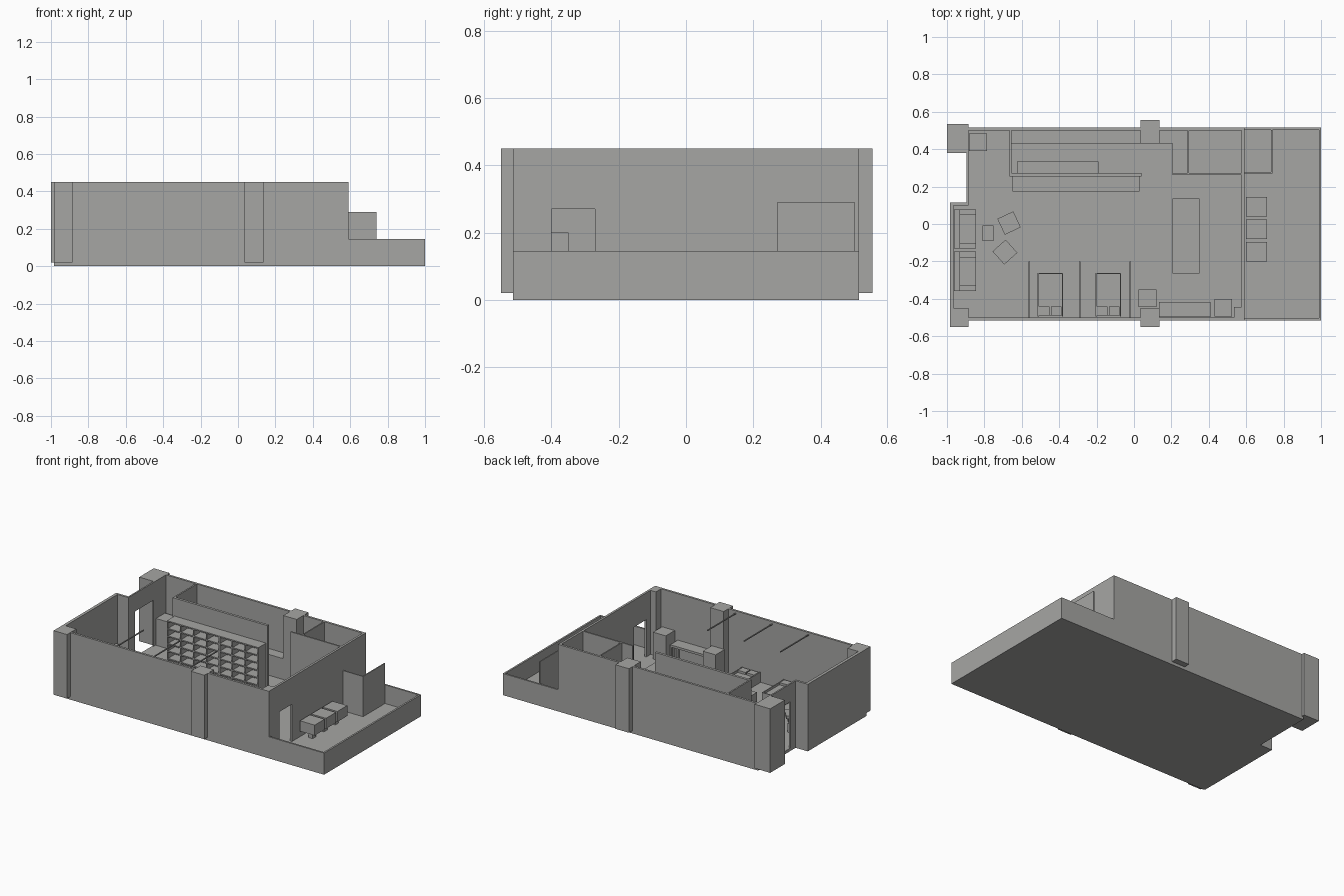
import bpy, bmesh
from math import radians
from mathutils import Matrix, Vector

cube = bpy.data.objects.get("Cube")
if cube:
    bpy.data.objects.remove(cube, do_unlink=True)

grey = bpy.data.materials.new("warm_grey")
grey.use_nodes = True
grey.diffuse_color = (0.38, 0.38, 0.37, 1)
grey.node_tree.nodes["Principled BSDF"].inputs["Base Color"].default_value = grey.diffuse_color

FLOOR, TOP = 0.02, 0.45


def finish(name, bm):
    bmesh.ops.recalc_face_normals(bm, faces=bm.faces)
    mesh = bpy.data.meshes.new(name)
    bm.to_mesh(mesh)
    bm.free()
    mesh.materials.append(grey)
    obj = bpy.data.objects.new(name, mesh)
    bpy.context.scene.collection.objects.link(obj)
    return obj


def boxes(name, *spans):
    """One object from boxes given as (x0, x1, y0, y1, z0, z1)."""
    bm = bmesh.new()
    for x0, x1, y0, y1, z0, z1 in spans:
        size = Matrix.Diagonal((x1 - x0, y1 - y0, z1 - z0, 1))
        place = Matrix.Translation(((x0 + x1) / 2, (y0 + y1) / 2, (z0 + z1) / 2))
        bmesh.ops.create_cube(bm, size=1, matrix=place @ size)
    return finish(name, bm)


def wall(name, x0, x1, y0, y1, top=TOP):
    return boxes(name, (x0, x1, y0, y1, 0, top))


def table(name, x0, x1, y0, y1, top, leg=0.012):
    legs = [(x, x + leg, y, y + leg, FLOOR, top - 0.015)
            for x in (x0, x1 - leg) for y in (y0, y1 - leg)]
    return boxes(name, (x0, x1, y0, y1, top - 0.015, top), *legs)


# Floor slab with the entrance notch
bm = bmesh.new()
outline = [(-0.98, -0.51), (1, -0.51), (1, 0.51), (-0.895, 0.51), (-0.895, 0.11), (-0.98, 0.11)]
base = bm.faces.new([bm.verts.new((x, y, 0)) for x, y in outline])
up = bmesh.ops.extrude_face_region(bm, geom=[base])
bmesh.ops.translate(bm, vec=Vector((0, 0, FLOOR)),
                    verts=[v for v in up["geom"] if isinstance(v, bmesh.types.BMVert)])
finish("floor", bm)

# Outer walls
wall("front_wall", -0.98, 0.59, -0.515, -0.5)
wall("back_wall", -0.895, 0.59, 0.5, 0.515)
wall("left_wall", -0.985, -0.965, -0.51, 0.11)
wall("entrance_side_wall", -0.985, -0.885, 0.1, 0.115)
boxes("entrance_wall",
      (-0.895, -0.885, 0.11, 0.17, 0, TOP),
      (-0.895, -0.885, 0.37, 0.51, 0, TOP),
      (-0.895, -0.885, 0.17, 0.37, 0.33, TOP))
boxes("terrace_side_wall",
      (0.575, 0.59, -0.51, -0.4, 0, TOP),
      (0.575, 0.59, -0.27, 0.51, 0, TOP),
      (0.575, 0.59, -0.4, -0.27, 0.27, TOP))
wall("corner_pier", 0.535, 0.58, -0.51, -0.445)

# Terrace parapet and screen
wall("terrace_front_parapet", 0.59, 1, -0.515, -0.503, 0.145)
wall("terrace_back_parapet", 0.59, 1, 0.503, 0.515, 0.145)
wall("terrace_end_parapet", 0.988, 1, -0.515, 0.515, 0.145)
boxes("terrace_screen",
      (0.733, 0.74, 0.27, 0.503, FLOOR, 0.29),
      (0.59, 0.74, 0.27, 0.277, FLOOR, 0.29))

# Columns
for name, x, y0, y1 in (("front_left_column", -0.985, -0.55, -0.45),
                        ("front_middle_column", 0.035, -0.55, -0.45),
                        ("back_middle_column", 0.035, 0.43, 0.555)):
    boxes(name, (x, x + 0.1, y0, y1, FLOOR, TOP))
boxes("back_left_column", (-1, -0.885, 0.38, 0.535, FLOOR, TOP))

# Inner partitions
wall("kitchen_end_wall", -0.665, -0.655, 0.255, 0.505)
wall("kitchen_front_wall", -0.665, 0.04, 0.255, 0.272)
wall("washroom_side_wall", 0.285, 0.293, 0.265, 0.505)
wall("washroom_front_wall", 0.205, 0.58, 0.263, 0.273)

# Kitchen fittings
boxes("kitchen_counter",
      (-0.655, 0.285, 0.43, 0.502, FLOOR, 0.16),
      (0.205, 0.285, 0.273, 0.43, FLOOR, 0.16))
boxes("kitchen_bench", (-0.625, -0.19, 0.272, 0.335, FLOOR, 0.16))

# Open shelf unit
COLS, ROWS = 7, 6
x0, x1, z1, t = -0.65, 0.03, 0.33, 0.008
shelf = [(x0, x1, 0.247, 0.255, FLOOR, z1)]
for i in range(COLS + 1):
    x = x0 + (x1 - x0 - t) * i / COLS
    shelf.append((x, x + t, 0.175, 0.25, FLOOR, z1))
for j in range(ROWS + 1):
    z = FLOOR + (z1 - FLOOR - t) * j / ROWS
    shelf.append((x0, x1, 0.175, 0.25, z, z + t))
boxes("shelf_unit", *shelf)

# Beds with pillows
for name, x in (("left_bed", -0.515), ("right_bed", -0.205)):
    w = 0.135
    boxes(name,
          (x + 0.006, x + w - 0.006, -0.49, -0.265, 0.035, 0.075),
          (x, x + 0.006, -0.495, -0.262, FLOOR, 0.09),
          (x + w - 0.006, x + w, -0.495, -0.262, FLOOR, 0.09),
          (x, x + w, -0.268, -0.262, FLOOR, 0.09))
    boxes(name + "_pillows",
          (x + 0.008, x + 0.064, -0.49, -0.44, 0.075, 0.09),
          (x + 0.071, x + 0.127, -0.49, -0.44, 0.075, 0.09))

# Curtain rails
for i in range(3):
    x = -0.56 + 0.27 * i
    boxes(f"curtain_rail_{i + 1}", (x - 0.003, x + 0.003, -0.5, -0.2, 0.43, 0.437))

# Sofas
for name, y in (("back_sofa", -0.132), ("front_sofa", -0.358)):
    boxes(name,
          (-0.935, -0.845, y + 0.03, y + 0.18, FLOOR, 0.075),
          (-0.963, -0.93, y, y + 0.21, FLOOR, 0.13),
          (-0.935, -0.845, y, y + 0.03, FLOOR, 0.095),
          (-0.935, -0.845, y + 0.18, y + 0.21, FLOOR, 0.095))

# Lounge table and stools
table("lounge_table", -0.81, -0.75, -0.09, -0.007, 0.08)
for name, x, y, turn in (("back_stool", -0.668, 0.005, 25), ("front_stool", -0.69, -0.15, 42)):
    stool = boxes(name, (-0.047, 0.047, -0.047, 0.047, 0.06, 0.08),
                  (-0.03, 0.03, -0.03, 0.03, FLOOR, 0.06))
    stool.location = (x, y, 0)
    stool.rotation_euler.z = radians(turn)

# Tables, desk and cabinets
table("dining_table", 0.205, 0.35, -0.265, 0.135, 0.13)
table("desk", 0.135, 0.41, -0.498, -0.417, 0.14)
for name, x, y in (("desk_left_cabinet", 0.43, -0.495),
                   ("desk_right_cabinet", 0.025, -0.445),
                   ("entrance_cabinet", -0.882, 0.39)):
    boxes(name, (x, x + 0.095, y, y + 0.095, FLOOR, 0.2))

# Terrace tables on pedestals
for i, y in enumerate((-0.2, -0.08, 0.04)):
    boxes(f"terrace_table_{i + 1}",
          (0.6, 0.71, y, y + 0.105, 0.065, 0.135),
          (0.64, 0.67, y + 0.035, y + 0.07, FLOOR, 0.065))
